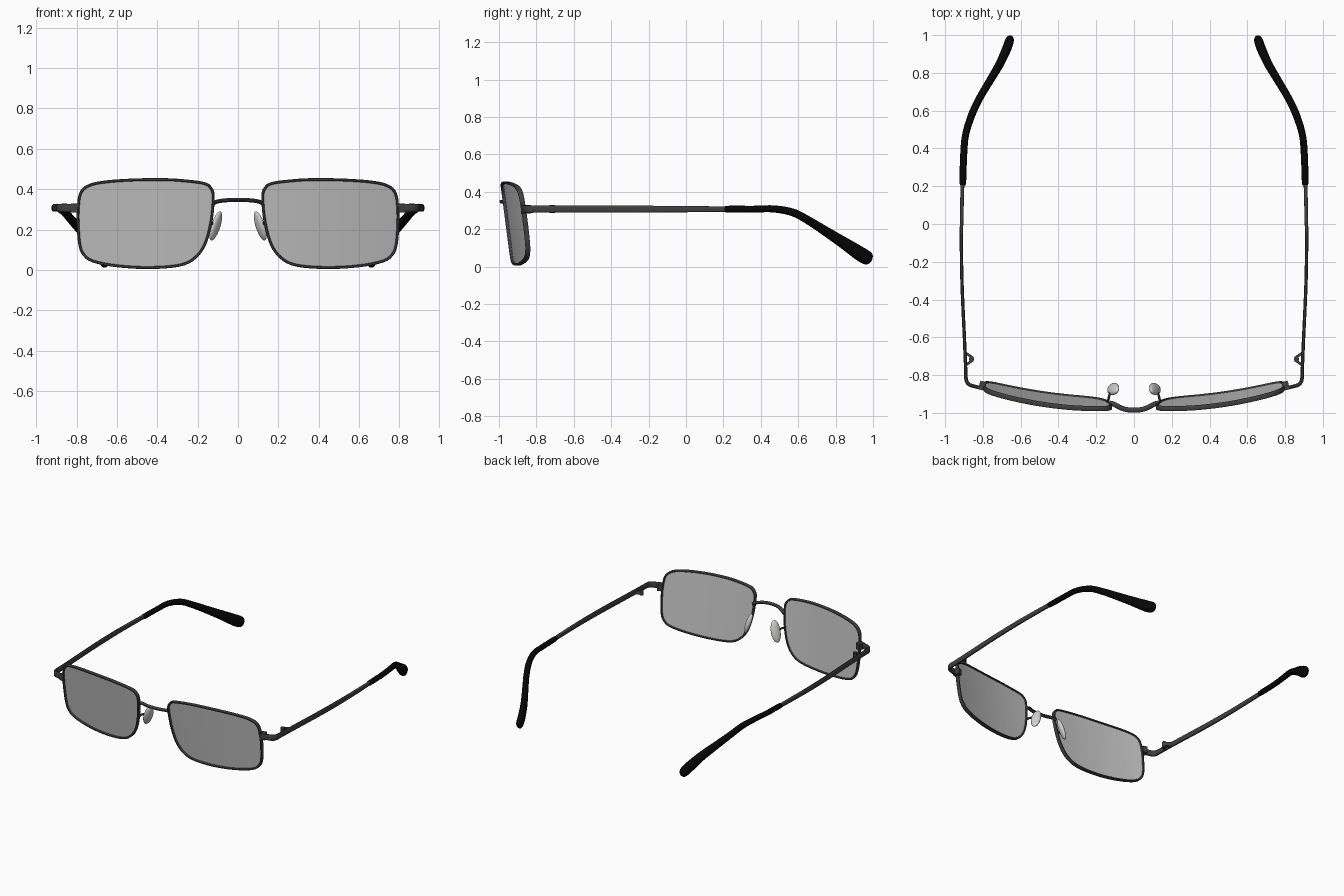
import bpy, bmesh, math
from mathutils import Vector, Matrix

if "Cube" in bpy.data.objects:
    bpy.data.objects.remove(bpy.data.objects["Cube"])


def material(name, c):
    m = bpy.data.materials.new(name)
    m.diffuse_color = (c[0], c[1], c[2], 1)
    m.use_nodes = True
    m.node_tree.nodes["Principled BSDF"].inputs["Base Color"].default_value = m.diffuse_color
    return m


FRAME = material("dark grey metal", (0.05, 0.05, 0.05))
TIP = material("black plastic", (0.002, 0.002, 0.002))
LENS = material("grey lens", (0.54, 0.54, 0.54))
PAD = material("pale grey silicone", (0.64, 0.64, 0.62))


def finish(name, bm, mat, mirror=True, angle=40):
    bmesh.ops.recalc_face_normals(bm, faces=bm.faces)
    me = bpy.data.meshes.new(name)
    bm.to_mesh(me)
    bm.free()
    me.materials.append(mat)
    ob = bpy.data.objects.new(name, me)
    bpy.context.collection.objects.link(ob)
    bpy.ops.object.select_all(action='DESELECT')
    ob.select_set(True)
    bpy.context.view_layer.objects.active = ob
    if angle:
        bpy.ops.object.shade_smooth_by_angle(angle=math.radians(angle))
    if mirror:
        md = ob.modifiers.new("mirror", 'MIRROR')
        md.use_mirror_merge = False
    return ob


def smooth(pts, steps=5, closed=False):
    """Catmull-Rom curve through points of any dimension."""
    n, out = len(pts), []
    at = (lambda i: pts[i % n]) if closed else (lambda i: pts[max(0, min(n - 1, i))])
    for i in range(n if closed else n - 1):
        a, b, c, d = at(i - 1), at(i), at(i + 1), at(i + 2)
        for s in range(steps):
            t = s / steps
            out.append(tuple(0.5 * (2 * q + (r - p) * t + (2 * p - 5 * q + 4 * r - u) * t * t
                                    + (3 * q - p - 3 * r + u) * t ** 3)
                             for p, q, r, u in zip(a, b, c, d)))
    if not closed:
        out.append(tuple(pts[-1]))
    return out


def sweep(name, pts, mat, up=(0, 0, 1), closed=False, sides=10, power=1.0, mirror=True):
    """Sweep a (super)ellipse along points (x, y, z, half side, half up)."""
    bm, rings, n = bmesh.new(), [], len(pts)
    P = [Vector(p[:3]) for p in pts]
    for i, p in enumerate(pts):
        if closed:
            t = P[(i + 1) % n] - P[i - 1]
        else:
            t = P[min(i + 1, n - 1)] - P[max(i - 1, 0)]
        t.normalize()
        s = t.cross(Vector(up)).normalized()
        u = s.cross(t)
        ring = []
        for k in range(sides):
            a = 2 * math.pi * (k + 0.5) / sides
            c, d = math.cos(a), math.sin(a)
            c = math.copysign(abs(c) ** power, c)
            d = math.copysign(abs(d) ** power, d)
            ring.append(bm.verts.new(P[i] + s * c * p[3] + u * d * p[4]))
        rings.append(ring)
    for i in range(n if closed else n - 1):
        r, q = rings[i], rings[(i + 1) % n]
        for k in range(sides):
            j = (k + 1) % sides
            bm.faces.new((r[k], r[j], q[j], q[k]))
    if not closed:
        bm.faces.new(rings[0])
        bm.faces.new(rings[-1])
    return finish(name, bm, mat, mirror)


def bend(x, z):
    """Depth of the wrapped and tilted front."""
    return -0.980 + 0.225 * max(0, x - 0.15) ** 2 + 0.13 * (0.45 - z)


# Lens outline seen from the front
outline = smooth([(.122, .36), (.134, .405), (.173, .430), (.30, .445), (.40, .448), (.52, .446),
                  (.65, .437), (.737, .419), (.780, .38), (.792, .30), (.792, .22), (.785, .13),
                  (.767, .080), (.72, .044), (.60, .020), (.44, .011), (.29, .023), (.213, .060),
                  (.163, .13), (.133, .24)], 4, True)

# Rims
sweep("rim", [(x, bend(x, z), z, .007, .014) for x, z in outline], FRAME,
      up=(0, 1, 0), closed=True, sides=8, power=.6)

# Lenses: thin sheets bent in vertical strips
bm = bmesh.new()
bm.faces.new([bm.verts.new((x, 0, z)) for x, z in outline])
for i in range(1, 20):
    bmesh.ops.bisect_plane(bm, geom=bm.verts[:] + bm.edges[:] + bm.faces[:], dist=1e-5,
                           plane_co=(.1237 + .0338 * i, 0, 0), plane_no=(1, 0, 0))
for v in bm.verts:
    v.co.y = bend(v.co.x, v.co.z)
back = bmesh.ops.duplicate(bm, geom=bm.verts[:] + bm.edges[:] + bm.faces[:])["geom"]
back_verts = [g for g in back if isinstance(g, bmesh.types.BMVert)]
bmesh.ops.translate(bm, verts=back_verts, vec=(0, .006, 0))
border = [e for e in bm.edges if e.is_boundary]
bmesh.ops.bridge_loops(bm, edges=border)
finish("lens", bm, LENS, angle=0)

# Bridge
half = [(.126, -.948, .326), (.105, -.955, .338), (.07, -.973, .344), (.035, -.983, .346)]
path = [(-x, y, z) for x, y, z in half] + [(0, -.985, .347)] + half[::-1]
sweep("bridge", [p + (.014, .010) for p in smooth(path)], FRAME, mirror=False)

# Nose pads and their wire arms
bm = bmesh.new()
rot = (Matrix.Rotation(math.radians(8), 4, 'X') @ Matrix.Rotation(math.radians(-17), 4, 'Y')
       @ Matrix.Rotation(math.radians(32), 4, 'Z'))
bmesh.ops.create_uvsphere(bm, u_segments=20, v_segments=12, radius=1,
                          matrix=Matrix.Translation((.110, -.874, .218)) @ rot
                          @ Matrix.Diagonal((.018, .034, .076, 1)))
finish("nose_pad", bm, PAD)
arm = [(.138, -.945, .225), (.134, -.922, .232), (.128, -.900, .230), (.116, -.880, .22)]
sweep("pad_arm", [p + (.007, .007) for p in smooth(arm)], FRAME, sides=8)

# Temples with the curved end pieces
temple = [(.79, -.872, .306, .010, .022), (.835, -.862, .307, .010, .021),
          (.872, -.850, .307, .010, .021), (.888, -.825, .307, .010, .020),
          (.891, -.77, .307, .009, .019), (.898, -.60, .307, .009, .019),
          (.910, -.33, .307, .009, .019), (.914, -.10, .307, .009, .018),
          (.911, .10, .307, .010, .016), (.907, .24, .307, .010, .014)]
sweep("temple", smooth(temple), FRAME, sides=12, power=.6)

# Temple tips
tip = [(.907, .205, .307, .012, .012), (.906, .225, .307, .018, .018), (.902, .36, .307, .019, .018),
       (.892, .47, .308, .019, .019), (.860, .575, .288, .020, .021), (.818, .665, .240, .020, .023),
       (.765, .755, .183, .021, .027), (.712, .845, .125, .023, .033), (.675, .925, .072, .025, .039),
       (.661, .965, .048, .024, .038), (.656, .984, .037, .018, .029), (.655, .993, .032, .005, .008)]
sweep("temple_tip", smooth(tip), TIP, sides=14)


def block(bm, centre, size, turn=0):
    bmesh.ops.create_cube(bm, size=1, matrix=Matrix.Translation(centre)
                          @ Matrix.Rotation(math.radians(turn), 4, 'Z') @ Matrix.Diagonal((*size, 1)))


# Rim locks where the end pieces join
bm = bmesh.new()
block(bm, (.803, -.856, .306), (.034, .046, .044), 18)
finish("rim_lock", bm, FRAME)

# Hinges: two angled leaves and a barrel
bm = bmesh.new()
block(bm, (.872, -.734, .308), (.044, .014, .028), -35)
block(bm, (.872, -.696, .308), (.044, .014, .028), 35)
bmesh.ops.create_cone(bm, cap_ends=True, segments=12, radius1=.014, radius2=.014, depth=.042,
                      matrix=Matrix.Translation((.860, -.715, .308)))
finish("hinge", bm, FRAME)
